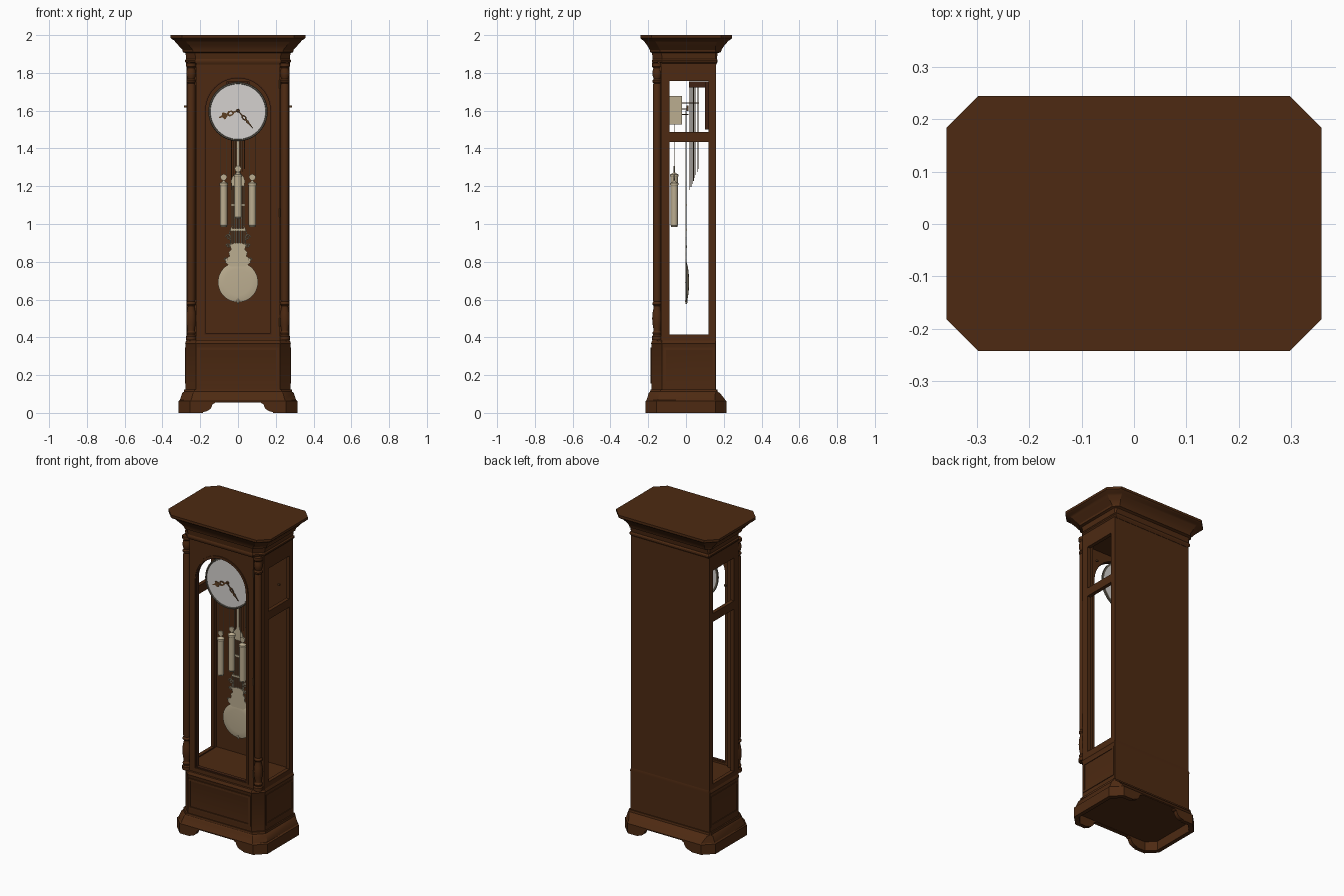
import bpy, bmesh, math
from mathutils import Vector, Matrix

if "Cube" in bpy.data.objects:
    bpy.data.objects.remove(bpy.data.objects["Cube"])


def material(name, rgb):
    m = bpy.data.materials.new(name)
    m.diffuse_color = (*rgb, 1)
    m.use_nodes = True
    m.node_tree.nodes["Principled BSDF"].inputs["Base Color"].default_value = m.diffuse_color
    return m


WOOD = material("walnut_wood", (0.075, 0.023, 0.006))
DARK = material("dark_wood", (0.05, 0.015, 0.006))
BRASS = material("pale_brass", (0.50, 0.42, 0.28))
DIAL = material("dial_silver", (0.66, 0.64, 0.62))
BEZEL = material("aged_metal", (0.14, 0.12, 0.09))
BRONZE = material("bronze", (0.11, 0.05, 0.017))


def finish(name, bm, mat):
    bmesh.ops.remove_doubles(bm, verts=bm.verts, dist=1e-5)
    bmesh.ops.recalc_face_normals(bm, faces=bm.faces)
    me = bpy.data.meshes.new(name)
    bm.to_mesh(me)
    bm.free()
    me.materials.append(mat)
    ob = bpy.data.objects.new(name, me)
    bpy.context.collection.objects.link(ob)
    return ob


def box(name, x0, x1, y0, y1, z0, z1, mat):
    bm = bmesh.new()
    bmesh.ops.create_cube(bm, size=1)
    for v in bm.verts:
        v.co = Vector(((x0 + x1) / 2 + v.co.x * (x1 - x0), (y0 + y1) / 2 + v.co.y * (y1 - y0),
                       (z0 + z1) / 2 + v.co.z * (z1 - z0)))
    return finish(name, bm, mat)


def loft(name, rings, mat):
    """Chamfered rectangles (z, half width, front y, back y, front chamfer, back chamfer)."""
    bm = bmesh.new()
    loops = []
    for z, h, f, b, c, d in rings:
        pts = [(-h + c, f), (h - c, f), (h, f + c), (h, b - d), (h - d, b), (-h + d, b), (-h, b - d), (-h, f + c)]
        loops.append([bm.verts.new((x, y, z)) for x, y in pts])
    for p, q in zip(loops, loops[1:]):
        for i in range(8):
            bm.faces.new((p[i], p[(i + 1) % 8], q[(i + 1) % 8], q[i]))
    bm.faces.new(loops[0])
    bm.faces.new(loops[-1])
    return finish(name, bm, mat)


def lathe(name, prof, loc, mat, n=32, axis='Z'):
    """Turned profile (radius, height); axis 'Y' turns height towards +y."""
    bm = bmesh.new()
    vs = [bm.verts.new((r, 0, h)) for r, h in prof]
    es = [bm.edges.new(e) for e in zip(vs, vs[1:])]
    bmesh.ops.spin(bm, geom=vs + es, axis=(0, 0, 1), cent=(0, 0, 0), steps=n, angle=math.tau)
    if axis == 'Y':
        bm.transform(Matrix.Rotation(-math.pi / 2, 4, 'X'))
    bm.transform(Matrix.Translation(loc))
    return finish(name, bm, mat)


def from_curve(name, cu, mat, matrix=Matrix()):
    tmp = bpy.data.objects.new("tmp", cu)
    bpy.context.collection.objects.link(tmp)
    bpy.context.view_layer.update()
    me = bpy.data.meshes.new_from_object(tmp.evaluated_get(bpy.context.evaluated_depsgraph_get()))
    bpy.data.objects.remove(tmp)
    bm = bmesh.new()
    bm.from_mesh(me)
    bm.transform(matrix)
    return finish(name, bm, mat)


def add_spline(cu, pts, cyclic):
    s = cu.splines.new('POLY')
    s.points.add(len(pts) - 1)
    for p, co in zip(s.points, pts):
        p.co = (*co, 0, 1) if len(co) == 2 else (*co, 1)
    s.use_cyclic_u = cyclic


def plate(name, loops, d0, d1, mat, side=False):
    """Flat outline with holes, d0..d1 thick, facing the front (x, z) or the side (y, z)."""
    cu = bpy.data.curves.new(name, 'CURVE')
    cu.dimensions, cu.fill_mode, cu.extrude = '2D', 'BOTH', abs(d1 - d0) / 2
    for l in loops:
        add_spline(cu, l, True)
    d = (d0 + d1) / 2
    if side:
        m = Matrix(((0, 0, 1, d), (1, 0, 0, 0), (0, 1, 0, 0), (0, 0, 0, 1)))
    else:
        m = Matrix(((1, 0, 0, 0), (0, 0, -1, d), (0, 1, 0, 0), (0, 0, 0, 1)))
    return from_curve(name, cu, mat, m)


def tube(name, paths, r, mat):
    cu = bpy.data.curves.new(name, 'CURVE')
    cu.dimensions, cu.bevel_depth, cu.bevel_resolution, cu.use_fill_caps = '3D', r, 1, True
    for p in paths:
        add_spline(cu, p, False)
    return from_curve(name, cu, mat)


def rect(a0, a1, b0, b1):
    return [(a0, b0), (a1, b0), (a1, b1), (a0, b1)]


def arch(r, z0, zc=1.6, n=32):
    return [(-r, z0), (r, z0)] + [(r * math.cos(math.pi * i / n), zc + r * math.sin(math.pi * i / n))
                                  for i in range(n + 1)]


def mirrored(pts):
    return pts + [(-x, z) for x, z in reversed(pts)]


# Plinth with hollow underside and arched cut-outs front and back
plinth = loft("plinth", [(0, .315, -.215, .215, .06, .06), (.062, .315, -.215, .215, .06, .06),
                         (.068, .308, -.209, .209, .06, .055), (.105, .295, -.197, .18, .057, .025),
                         (.112, .287, -.19, .168, .055, .006), (.125, .285, -.188, .166, .055, .006)], WOOD)
foot = [(.185, -.05), (.185, .005)] + [(.185 - .05 * math.sin(t), .05 - .045 * math.cos(t)) for t in
                                       (.3, .6, .9, 1.2, 1.5)] + [(.125, .05), (.12, .056)]
cutters = [plate("arch_cutter", [mirrored(foot)], -.4, .4, WOOD),
           loft("cavity_cutter", [(-.05, .29, -.19, .19, .05, .05), (.058, .29, -.19, .19, .05, .05)], WOOD)]
for c in cutters:
    mod = plinth.modifiers.new("cut", 'BOOLEAN')
    mod.operation, mod.object, mod.solver = 'DIFFERENCE', c, 'EXACT'
bpy.context.view_layer.update()
plinth.data = bpy.data.meshes.new_from_object(plinth.evaluated_get(bpy.context.evaluated_depsgraph_get()))
plinth.modifiers.clear()
for c in cutters:
    bpy.data.objects.remove(c)

# Base block with panel mouldings
loft("base_block", [(.12, .277, -.182, .16, .055, .003), (.36, .277, -.182, .16, .055, .003),
                    (.368, .28, -.185, .16, .055, .003), (.376, .277, -.182, .16, .055, .003),
                    (.386, .272, -.178, .158, .05, .003)], WOOD)
plate("base_front_moulding", [rect(-.217, .217, .155, .347), rect(-.202, .202, .17, .332)], -.188, -.18, WOOD)
box("case_floor", -.26, .26, -.15, .15, .38, .408, WOOD)

# Case: back panel, door with arched opening, ceiling
box("back_panel", -.273, .273, .145, .158, .12, 1.86, WOOD)
box("case_ceiling", -.265, .265, -.15, .15, 1.8, 1.86, WOOD)
plate("front_door", [rect(-.222, .222, .385, 1.85), arch(.175, .42)], -.165, -.14, WOOD)
plate("door_moulding", [arch(.188, .405), arch(.178, .415)], -.171, -.16, WOOD)
plate("door_inner_bead", [arch(.179, .414), arch(.171, .422)], -.167, -.15, DARK)

col = [(0, .385), (.027, .385), (.027, .405), (.021, .412), (.025, .424), (.019, .434), (.019, .442), (.024, .47),
       (.026, .5), (.024, .53), (.018, .56), (.018, .566), (.025, .574), (.025, .582), (.02, .59), (.022, .6),
       (.022, 1.735), (.019, 1.745), (.025, 1.752), (.025, 1.76), (.018, 1.768), (.024, 1.785), (.025, 1.805),
       (.02, 1.825), (.027, 1.834), (.027, 1.852), (0, 1.852)]
for s, n in ((-1, "left"), (1, "right")):
    # Sides with two window openings
    plate(n + "_side", [rect(-.132, .158, .37, 1.86), rect(-.087, .12, .415, 1.435), rect(-.087, .12, 1.487, 1.757)],
          s * .25, s * .273, WOOD, True)
    plate(n + "_base_moulding", [rect(-.118, .152, .155, .345), rect(-.105, .139, .168, .332)],
          s * .274, s * .281, WOOD, True)
    box(n + "_corner_post", min(s * .2, s * .252), max(s * .2, s * .252), -.15, -.125, .38, 1.86, WOOD)
    lathe(n + "_turned_column", col, (s * .248, -.153, 0), WOOD, 24)
    box(n + "_window_knob", s * .28 - .007, s * .28 + .007, .003, .013, 1.617, 1.627, BRONZE)
for z in (.48, 1.06, 1.74):
    lathe("door_hinge", [(0, -.022), (.004, -.022), (.004, .022), (0, .022)], (.222, -.167, z), BRONZE, 10)

# Cornice
loft("cornice", [(1.845, .268, -.173, .16, .05, .003), (1.858, .28, -.18, .168, .052, .006),
                 (1.866, .28, -.18, .168, .052, .006), (1.874, .274, -.176, .163, .05, .006),
                 (1.905, .278, -.18, .168, .05, .012), (1.91, .292, -.19, .185, .054, .03),
                 (1.922, .294, -.192, .188, .054, .033), (1.945, .315, -.205, .203, .056, .045),
                 (1.962, .33, -.218, .218, .058, .055), (1.972, .338, -.226, .228, .06, .06),
                 (1.978, .35, -.236, .238, .06, .06), (1.985, .357, -.242, .244, .06, .06),
                 (2.0, .357, -.242, .244, .06, .06)], WOOD)

# Dial, bezel and hands
lathe("dial", [(0, -.004), (.15, -.004), (.15, .004), (0, .004)], (0, -.096, 1.595), DIAL, 64, 'Y')
lathe("dial_bezel", [(.146, -.004), (.148, -.01), (.154, -.01), (.157, -.004), (.157, .005), (.146, .005),
                     (.146, -.004)], (0, -.096, 1.595), BEZEL, 64, 'Y')
lathe("hand_hub", [(0, -.012), (.007, -.012), (.009, 0), (0, 0)], (0, -.1, 1.6), BRONZE, 16, 'Y')


def hand(name, tip_x, tip_z, shape, hole, y):
    u = Vector((tip_x, tip_z))
    w = Vector((-tip_z, tip_x)).normalized()

    def place(half):
        pts = [(a, b) for a, b in half] + [(a, -b) for a, b in reversed(half)]
        return [tuple(Vector((0, 1.6)) + u * a + w * b) for a, b in pts]
    plate(name, [place(shape), place(hole)], y, y + .003, BRONZE)


hand("hour_hand", -.104, -.038, [(-.08, .004), (.2, .004), (.3, .013), (.45, .015), (.55, .006), (.68, .018),
                                 (.76, .018), (.8, .006), (.98, .002)],
     [(.3, .003), (.38, .007), (.46, .003)], -.106)
hand("minute_hand", .08, -.094, [(-.08, .004), (.25, .003), (.33, .01), (.45, .011), (.55, .004), (.62, .008),
                                 (.72, .004), (.99, .0015)],
     [(.34, .002), (.4, .005), (.46, .002)], -.11)

# Movement, hammers and chime assembly
box("movement", -.075, .075, -.087, -.022, 1.527, 1.677, BRASS)
tube("hammer_arms", [[(x, -.025, 1.64), (x, .07, 1.64)] for x in (-.03, .03)] +
     [[(x, -.025, z), (x, .012, z)] for x in (-.02, .02) for z in (1.58, 1.61)], .003, BRONZE)
box("hammer_heads", -.035, .035, .002, .014, 1.598, 1.622, BRONZE)
box("chime_board", -.06, .06, .1, .12, 1.5, 1.755, DARK)
box("chime_block", -.05, .05, .015, .105, 1.722, 1.755, DARK)
tube("chime_rods", [[(-.035 + .01 * i, .02 + .0065 * i, 1.73), (-.035 + .01 * i, .02 + .0065 * i, 1.18 + .016 * i)]
                    for i in range(8)], .002, BRONZE)

# Weights, pulleys and cables
for x, z in ((-.076, .985), (0, 1.03), (.076, .985)):
    lathe("weight", [(0, 0), (.017, 0), (.017, .005), (.0195, .008), (.0195, .218), (.022, .222), (.022, .232),
                     (.01, .238), (.004, .244), (.004, .258), (0, .258)], (x, -.062, z), BRASS, 24)
    lathe("pulley", [(0, -.004), (.017, -.004), (.014, 0), (.017, .004), (0, .004)], (x, -.062, z + .262),
          BRASS, 20, 'Y')
    tube("cables", [[(x + d, -.062, z + .262), (x + d, -.062, 1.53)] for d in (-.017, .017)], .0016, BRASS)

# Pendulum: rod, lyre, scrolled ornament and bob
box("pendulum_rod", -.008, .008, -.002, .003, 1.27, 1.6, BRASS)
plate("lyre_top", [mirrored([(.008, 1.3), (.012, 1.27), (.03, 1.25), (.038, 1.225), (.03, 1.2)])], -.002, .003, BRASS)
tube("lyre_rods", [[(x, .0, 1.22), (x, .0, .87)] for x in (-.032, -.02, -.007, .007, .02, .032)], .0032, BRASS)
for z in (1.1, .97, .88):
    box("lyre_crossbar", -.038, .038, -.003, .004, z - .006, z + .006, BRASS)
plate("ornament", [mirrored([(.02, .9), (.042, .885), (.036, .865), (.05, .85), (.045, .83), (.068, .812),
                             (.066, .795), (.04, .775)])], -.003, .003, BRASS)
for s in (-1, 1):
    for cx, cz, r in ((.05, .93, .016), (.052, .885, .012), (.062, .81, .012)):
        tube("scroll", [[(s * (cx + r * (1 - t / 18) * math.cos(.6 * t)), 0, cz + r * (1 - t / 18) * math.sin(.6 * t))
                         for t in range(15)]], .0035, BRASS)
    tube("lyre_arm", [[(s * x, 0, z) for x, z in ((.03, .99), (.04, .97), (.045, .95), (.04, .91), (.036, .87))]],
         .0035, BRASS)
lathe("bob", [(0, -.004), (.07, -.003), (.1, -.001), (.106, .001), (.106, .003), (.1, .005), (.085, .009),
              (.06, .013), (.03, .016), (0, .017)], (0, 0, .692), BRASS, 64, 'Y')
lathe("bob_tip", [(0, -.018), (.004, -.015), (.007, 0), (.004, .012), (.004, .03), (0, .03)], (0, .002, .593), BRASS, 12)

# Smooth turned parts, keep hard edges
for o in bpy.context.scene.objects:
    o.select_set(True)
    bpy.context.view_layer.objects.active = o
bpy.ops.object.shade_smooth_by_angle(angle=math.radians(30))
